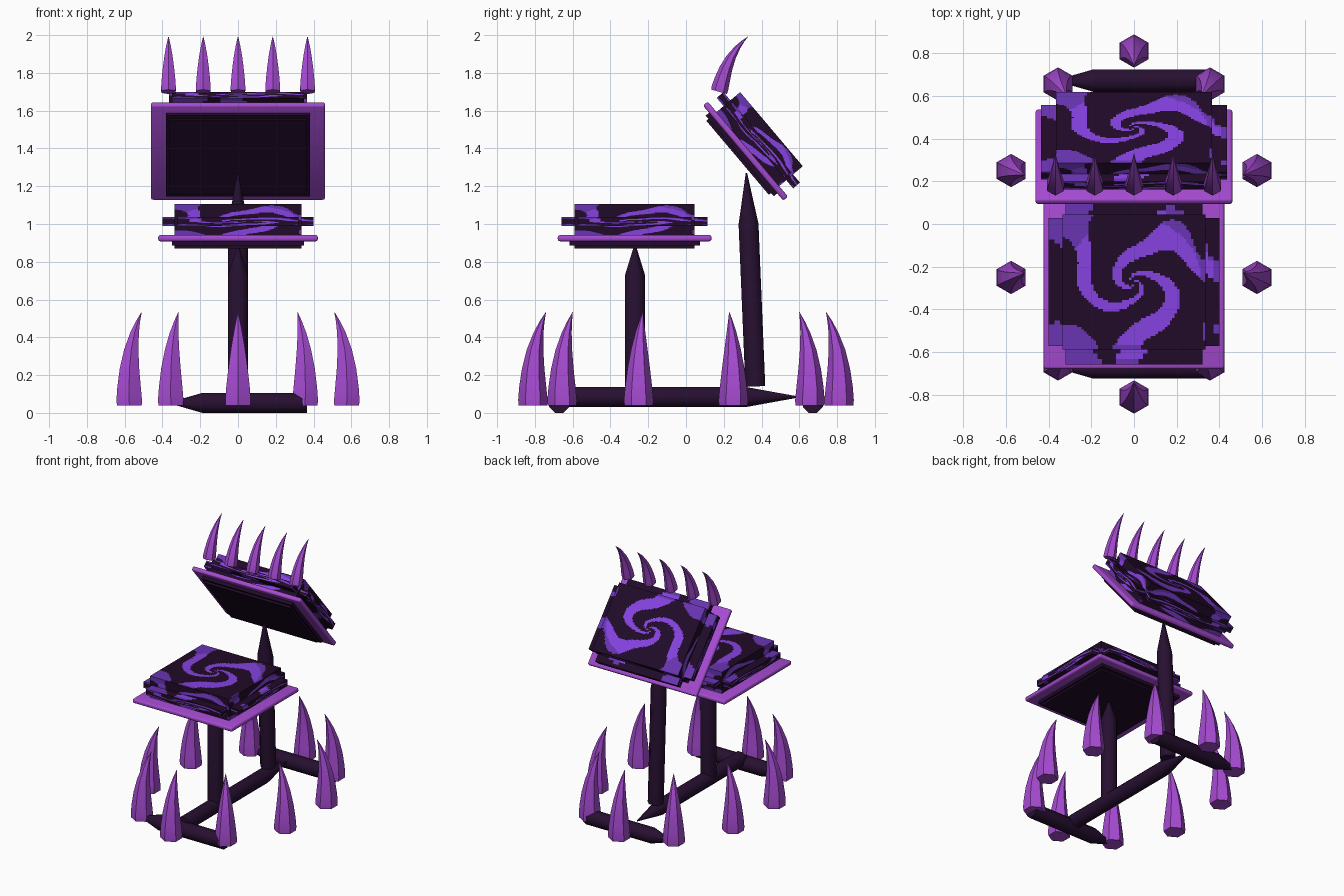
import bpy, bmesh, math
from mathutils import Matrix, Vector

if "Cube" in bpy.data.objects:
    bpy.data.objects.remove(bpy.data.objects["Cube"])


def material(name, rgb):
    m = bpy.data.materials.new(name)
    m.diffuse_color = (*rgb, 1)
    m.use_nodes = True
    m.node_tree.nodes["Principled BSDF"].inputs["Base Color"].default_value = m.diffuse_color
    return m


POST = material("dark plum", (0.020, 0.005, 0.030))
PAD = material("blackened violet", (0.015, 0.003, 0.021))
SWIRL = material("bright violet", (0.235, 0.055, 0.75))
SWIRL_DIM = material("dim violet", (0.14, 0.035, 0.45))
HORN = material("orchid purple", (0.38, 0.07, 0.64))


def finish(bm, name, mats, smooth=0):
    me = bpy.data.meshes.new(name)
    bm.to_mesh(me)
    bm.free()
    for m in mats:
        me.materials.append(m)
    ob = bpy.data.objects.new(name, me)
    bpy.context.collection.objects.link(ob)
    if smooth:
        bpy.ops.object.select_all(action='DESELECT')
        ob.select_set(True)
        bpy.context.view_layer.objects.active = ob
        bpy.ops.object.shade_smooth_by_angle(angle=math.radians(smooth))
    return ob


def box(name, half, z, mat, frame, bevel=0):
    bm = bmesh.new()
    bmesh.ops.create_cube(bm, size=2)
    bm.transform(Matrix.Translation((0, 0, z)) @ Matrix.Diagonal((*half, 1)))
    if bevel:
        bmesh.ops.bevel(bm, geom=bm.edges[:], offset=bevel, segments=3,
                        profile=0.5, affect='EDGES')
    bm.transform(frame)
    return finish(bm, name, [mat], 35 if bevel else 0)


def swirl(u, v):
    """Material slot for a point of the three-armed spiral (u, v in -1..1)."""
    r = math.hypot(u, v)
    p = 3 * math.atan2(v, u) + 5.5 * math.log(r + 0.06)
    p += 0.6 * math.sin(7 * u + 1) + 0.6 * math.sin(6 * v - 0.5)
    if math.sin(p) < 0.5:
        return 0
    return 2 if r > 0.95 else 1


def swirl_box(name, half, z, n, frame):
    """Box whose six sides each carry the spiral."""
    bm = bmesh.new()
    turns = [Matrix.Rotation(math.radians(a), 4, 'X') for a in (0, 90, 180, 270)]
    turns += [Matrix.Rotation(math.radians(a), 4, 'Y') for a in (90, -90)]
    for t in turns:
        bmesh.ops.create_grid(bm, x_segments=n, y_segments=n, size=1,
                              matrix=t @ Matrix.Translation((0, 0, 1)))
    for f in bm.faces:
        c = f.calc_center_median()
        k = max(range(3), key=lambda i: abs(c[i]))
        u, v = [c[i] for i in range(3) if i != k]
        f.material_index = swirl(u, v)
    bmesh.ops.remove_doubles(bm, verts=bm.verts[:], dist=1e-4)
    bm.transform(frame @ Matrix.Translation((0, 0, z)) @ Matrix.Diagonal((*half, 1)))
    return finish(bm, name, [PAD, SWIRL, SWIRL_DIM])


def loft(bm, rings):
    """Skin a list of vertex-coordinate rings and cap both ends."""
    rows = [[bm.verts.new(p) for p in ring] for ring in rings]
    n = len(rows[0])
    for a, b in zip(rows, rows[1:]):
        for i in range(n):
            j = (i + 1) % n
            bm.faces.new((a[i], a[j], b[j], b[i]))
    bm.faces.new(rows[0][::-1])
    bm.faces.new(rows[-1])
    bmesh.ops.recalc_face_normals(bm, faces=bm.faces[:])


def spear(name, base, shoulder, tip, r=0.057, sides=8):
    """Straight bar that narrows to a point at its far end."""
    base, shoulder, tip = Vector(base), Vector(shoulder), Vector(tip)
    q = (tip - base).to_track_quat('Z', 'Y')
    rings = []
    for c, rad in ((base, r), (shoulder, r), (tip, 0.004)):
        rings.append([c + q @ Vector((rad * math.cos(math.tau * (i + .5) / sides),
                                      rad * math.sin(math.tau * (i + .5) / sides), 0))
                      for i in range(sides)])
    bm = bmesh.new()
    loft(bm, rings)
    return finish(bm, name, [POST], 50)


def horn(name, height, r, bend, frame):
    """Six-sided horn whose tip curls along the bend vector."""
    rings = []
    for t, w in ((0, .97), (.06, 1), (.2, .92), (.4, .76), (.6, .56),
                 (.78, .34), (.9, .17), (1, .015)):
        off = 1.15 * t ** 3 - 0.15 * t
        rings.append([(bend[0] * off + r * w * math.sin(math.tau * i / 6),
                       bend[1] * off + r * w * math.cos(math.tau * i / 6),
                       height * t) for i in range(6)])
    bm = bmesh.new()
    loft(bm, rings)
    bm.transform(frame)
    return finish(bm, name, [HORN], 40)


def cushion(name, frame):
    # rounded rim, plain underside panel, patterned block and crossed slabs
    box(name + "_rim", (0.423, 0.407, 0.0165), 0, HORN, frame, 0.012)
    box(name + "_panel", (0.35, 0.345, 0.012), -0.028, PAD, frame)
    box(name + "_inner_panel", (0.335, 0.317, 0.02), -0.035, PAD, frame)
    swirl_box(name + "_block", (0.335, 0.317, 0.085), 0.095, 60, frame)
    swirl_box(name + "_wide_slab", (0.40, 0.30, 0.024), 0.089, 30, frame)
    swirl_box(name + "_long_slab", (0.32, 0.387, 0.0235), 0.089, 30, frame)


# seat and leaning backrest share one design
cushion("seat", Matrix.Translation((0, -0.272, 0.925)))
cushion("backrest", Matrix.Translation((0, 0.315, 1.386))
        @ Matrix.Rotation(math.radians(-49.8), 4, 'X')
        @ Matrix.Diagonal((1.09, 0.81, 1, 1)))

# supports and base bars
spear("seat_post", (0, -0.27, 0.09), (0, -0.27, 0.73), (0, -0.27, 0.89))
spear("back_post", (0, 0.367, 0.14), (0, 0.331, 1.0), (0, 0.32, 1.27))
spear("base_beam", (0, -0.66, 0.084), (0, 0.32, 0.084), (0, 0.59, 0.084))
for label, y in (("front", -0.672), ("rear", 0.672)):
    spear(label + "_foot", (0.365, y, 0.053), (-0.19, y, 0.053), (-0.36, y, 0.053))

# ring of horns around the base, curling inward
for k in range(10):
    a = math.tau * k / 10
    s, c = math.sin(a), math.cos(a)
    horn(f"base_horn_{k + 1}", 0.495, 0.078, (-0.068 * s, -0.068 * c),
         Matrix.Translation((0.605 * s, 0.81 * c, 0.038)))

# row of horns along the top of the backrest
for k in range(5):
    horn(f"crest_horn_{k + 1}", 0.325, 0.045, (0, 0.068),
         Matrix.Translation(((k - 2) * 0.184, 0.175, 1.70))
         @ Matrix.Rotation(math.radians(-16), 4, 'X'))
